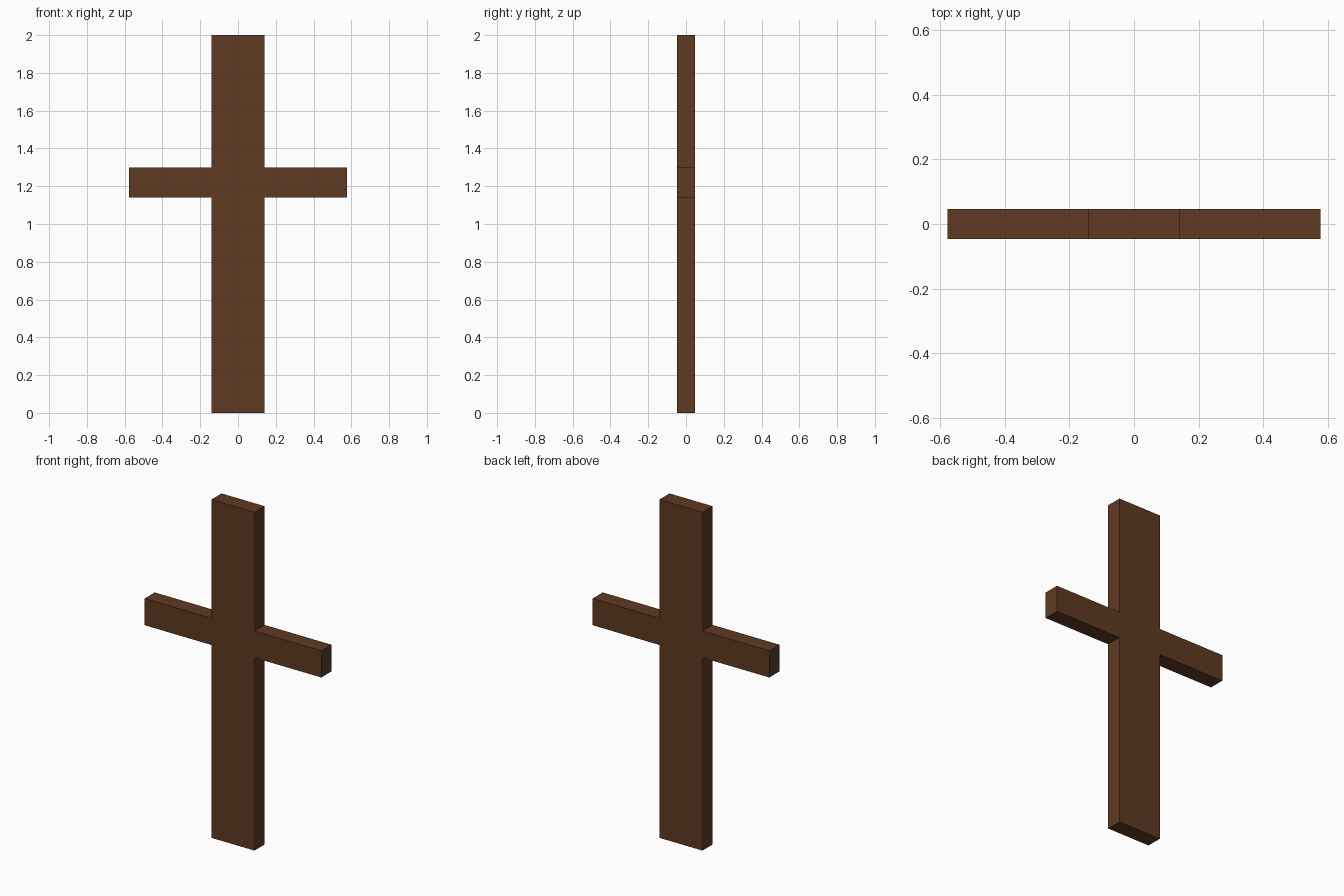
import bpy
import bmesh

if "Cube" in bpy.data.objects:
    bpy.data.objects.remove(bpy.data.objects["Cube"])

# Dimensions
POST = 0.141              # half width of the upright
ARM = 0.578               # half span of the crossbar
ARM_LOW, ARM_HIGH = 1.14, 1.298
HEIGHT = 2.0
DEPTH = 0.094

wood = bpy.data.materials.new("dark brown wood")
wood.diffuse_color = (0.115, 0.042, 0.016, 1.0)
wood.use_nodes = True
wood.node_tree.nodes["Principled BSDF"].inputs["Base Color"].default_value = wood.diffuse_color

# Right half of the outline, bottom to top, then mirrored
right = [(POST, 0), (POST, ARM_LOW), (ARM, ARM_LOW),
         (ARM, ARM_HIGH), (POST, ARM_HIGH), (POST, HEIGHT)]
outline = right + [(-x, z) for x, z in reversed(right)]

# Cross: one flush solid extruded from the outline
bm = bmesh.new()
front = bm.faces.new([bm.verts.new((x, -DEPTH / 2, z)) for x, z in outline])
ext = bmesh.ops.extrude_face_region(bm, geom=[front], use_keep_orig=True)
verts = [g for g in ext["geom"] if isinstance(g, bmesh.types.BMVert)]
bmesh.ops.translate(bm, verts=verts, vec=(0, DEPTH, 0))
bmesh.ops.recalc_face_normals(bm, faces=bm.faces)

mesh = bpy.data.meshes.new("wooden_cross")
bm.to_mesh(mesh)
bm.free()
mesh.materials.append(wood)
bpy.context.collection.objects.link(bpy.data.objects.new("wooden_cross", mesh))
